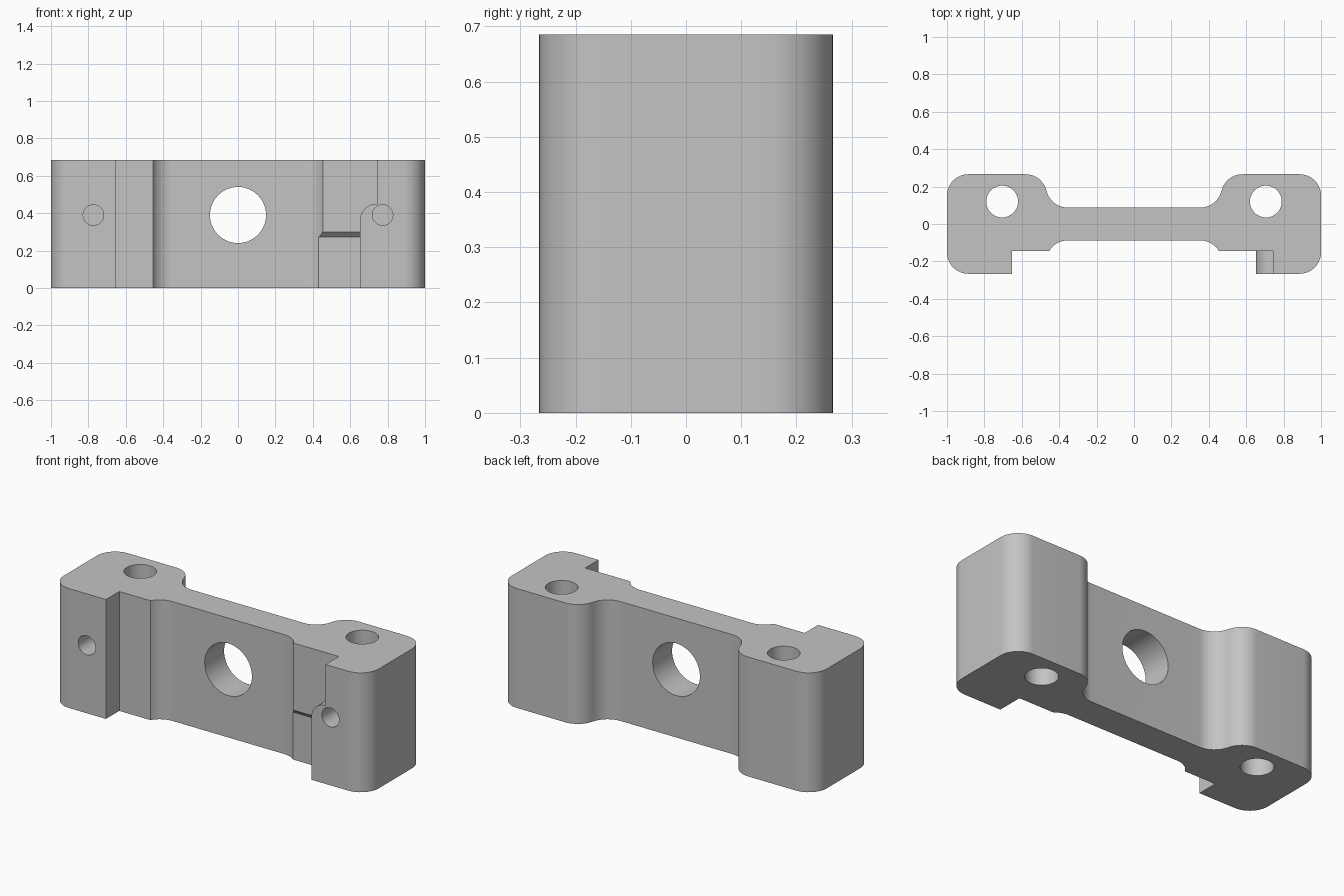
import bpy, bmesh, math
from mathutils import Vector

if "Cube" in bpy.data.objects:
    bpy.data.objects.remove(bpy.data.objects["Cube"], do_unlink=True)

HEIGHT = 0.685
HALF_DEPTH = 0.266
R = 0.115            # fillet radius used around the outline
PIN_Z = 0.39

grey = bpy.data.materials.new("machined_grey")
grey.use_nodes = True
grey.diffuse_color = (0.55, 0.55, 0.55, 1)
grey.node_tree.nodes["Principled BSDF"].inputs["Base Color"].default_value = (0.55, 0.55, 0.55, 1)


def arc(cx, cy, r, start, end, steps=14):
    """Points on an arc, angles in degrees."""
    angles = [math.radians(start + (end - start) * i / steps) for i in range(steps + 1)]
    return [(cx + r * math.cos(a), cy + r * math.sin(a)) for a in angles]


def prism(name, points, axis, low, high):
    """Extrude a closed 2D outline along x (yz), y (xz) or z (xy)."""
    place = {"x": lambda a, b, d: (d, a, b),
             "y": lambda a, b, d: (a, d, b),
             "z": lambda a, b, d: (a, b, d)}[axis]
    bm = bmesh.new()
    face = bm.faces.new([bm.verts.new(place(a, b, low)) for a, b in points])
    new = bmesh.ops.extrude_face_region(bm, geom=[face])["geom"]
    shift = Vector(place(0, 0, high - low))
    bmesh.ops.translate(bm, vec=shift, verts=[v for v in new if isinstance(v, bmesh.types.BMVert)])
    bmesh.ops.recalc_face_normals(bm, faces=bm.faces)
    mesh = bpy.data.meshes.new(name)
    bm.to_mesh(mesh)
    bm.free()
    mesh.materials.append(grey)
    obj = bpy.data.objects.new(name, mesh)
    bpy.context.collection.objects.link(obj)
    return obj


def cut(target, cutter):
    """Subtract the cutter and throw it away."""
    cutter.hide_render = True
    mod = target.modifiers.new("cut", "BOOLEAN")
    mod.operation = "DIFFERENCE"
    mod.solver = "EXACT"
    mod.object = cutter
    bpy.context.view_layer.objects.active = target
    bpy.ops.object.modifier_apply(modifier=mod.name)
    bpy.data.objects.remove(cutter, do_unlink=True)


def hole(target, axis, a, b, r, low, high):
    cut(target, prism("hole_cutter", arc(a, b, r, 0, 360, 48)[:-1], axis, low, high))


# Right-hand half of the outline, from the front middle round to the back middle
web = 0.088
fillet_x, pad_x = 0.355, 0.580
ledge = -0.145
front_y, back_y = -web - R, web + R
end_angle = math.degrees(math.asin((ledge - front_y) / R))
top_y = HALF_DEPTH - R
blend = math.degrees(math.atan2(back_y - top_y, pad_x - fillet_x))
half = arc(fillet_x, front_y, R, 90, end_angle)
half += [(0.652, ledge), (0.652, -HALF_DEPTH)]
half += arc(1 - R, -HALF_DEPTH + R, R, -90, 0)
half += arc(1 - R, HALF_DEPTH - R, R, 0, 90)
half += arc(pad_x, top_y, R, 90, 180 - blend)
half += arc(fillet_x, back_y, R, -blend, -90)[1:]
outline = half + [(-x, y) for x, y in reversed(half)]
bracket = prism("bracket_body", outline, "z", 0, HEIGHT)

# Relief with a rounded shoulder on the left pad
shoulder = [(0.6, 0.36)] + arc(0.742, 0.36, 0.09, 180, 90) + [(0.742, 0.8), (0.6, 0.8)]
cut(bracket, prism("shoulder_cutter", shoulder, "y", -0.4, ledge))

# Recess with a sloped upper edge below the left ledge
recess = [(-0.4, -0.1), (-0.117, -0.1), (-0.117, 0.272), (ledge, 0.300), (-0.2, 0.355), (-0.4, 0.355)]
cut(bracket, prism("recess_cutter", recess, "x", 0.3, 0.652))

# Central bore, vertical bolt holes and blind pin holes
hole(bracket, "y", 0, PIN_Z, 0.15, -0.5, 0.5)
for side in (-1, 1):
    hole(bracket, "z", side * 0.705, 0.12, 0.085, -0.2, 1)
    hole(bracket, "y", side * 0.773, PIN_Z, 0.055, -0.5, -0.05)

# Smooth curved walls, sharp edges kept
bpy.ops.object.select_all(action="DESELECT")
bracket.select_set(True)
bpy.context.view_layer.objects.active = bracket
bpy.ops.object.shade_smooth_by_angle(angle=math.radians(25))
